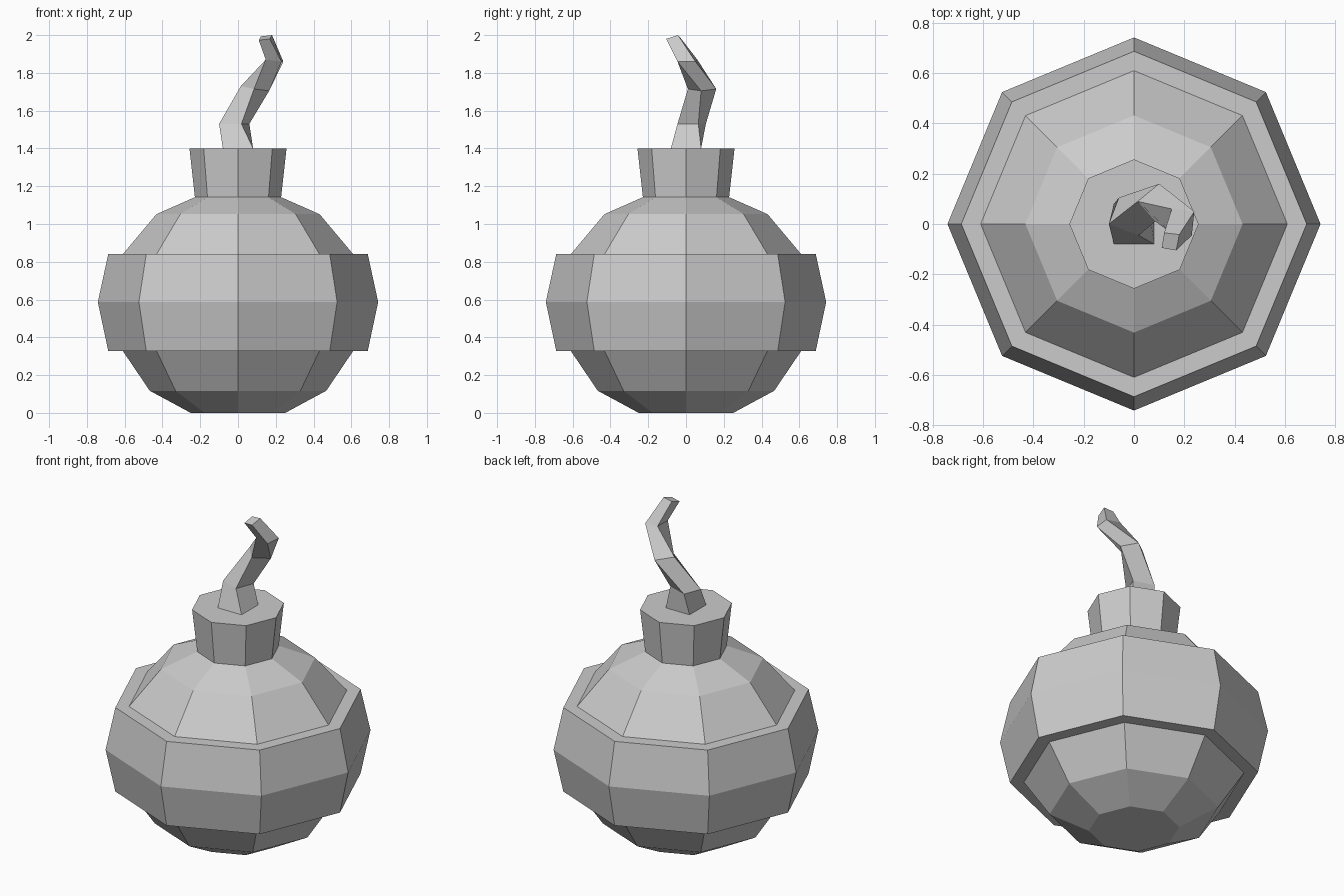
import bpy, bmesh, math


def loft(name, rings):
    """Skin a stack of equal-sided rings and cap both ends."""
    bm = bmesh.new()
    loops = [[bm.verts.new(p) for p in ring] for ring in rings]
    n = len(loops[0])
    for a, b in zip(loops, loops[1:]):
        for i in range(n):
            j = (i + 1) % n
            bm.faces.new((a[i], a[j], b[j], b[i]))
    bm.faces.new(loops[0][::-1])
    bm.faces.new(loops[-1])
    bmesh.ops.recalc_face_normals(bm, faces=bm.faces)
    me = bpy.data.meshes.new(name)
    bm.to_mesh(me)
    bm.free()
    ob = bpy.data.objects.new(name, me)
    bpy.context.collection.objects.link(ob)
    return ob


def octagon(r, z):
    return [(r * math.cos(i * math.pi / 4), r * math.sin(i * math.pi / 4), z)
            for i in range(8)]


# Round body with a stepped raised band around the middle
body_profile = [(0.25, 0), (0.467, 0.117), (0.61, 0.328), (0.687, 0.328),
                (0.742, 0.587), (0.687, 0.84), (0.61, 0.84),
                (0.432, 1.052), (0.228, 1.142)]
loft("body", [octagon(r, z) for r, z in body_profile])

# Neck flaring towards the top
loft("neck", [octagon(0.228, 1.14), octagon(0.257, 1.40)])

# Square fuse that bends and twists as it rises
fuse_rings = [
    [(-0.08, -0.08, 1.40), (0.08, -0.08, 1.40), (0.08, 0.08, 1.40), (-0.08, 0.08, 1.40)],
    [(-0.10, 0.00, 1.53), (0.018, -0.045, 1.53), (0.06, 0.065, 1.53), (-0.06, 0.105, 1.53)],
    [(0.015, 0.09, 1.73), (0.085, 0.01, 1.715), (0.165, 0.08, 1.705), (0.10, 0.16, 1.715)],
    [(0.15, 0.06, 1.87), (0.147, -0.035, 1.87), (0.23, -0.045, 1.86), (0.24, 0.05, 1.86)],
    [(0.12, -0.035, 1.993), (0.11, -0.095, 1.973), (0.168, -0.105, 1.98), (0.18, -0.042, 2.0)],
]
loft("fuse", fuse_rings)
